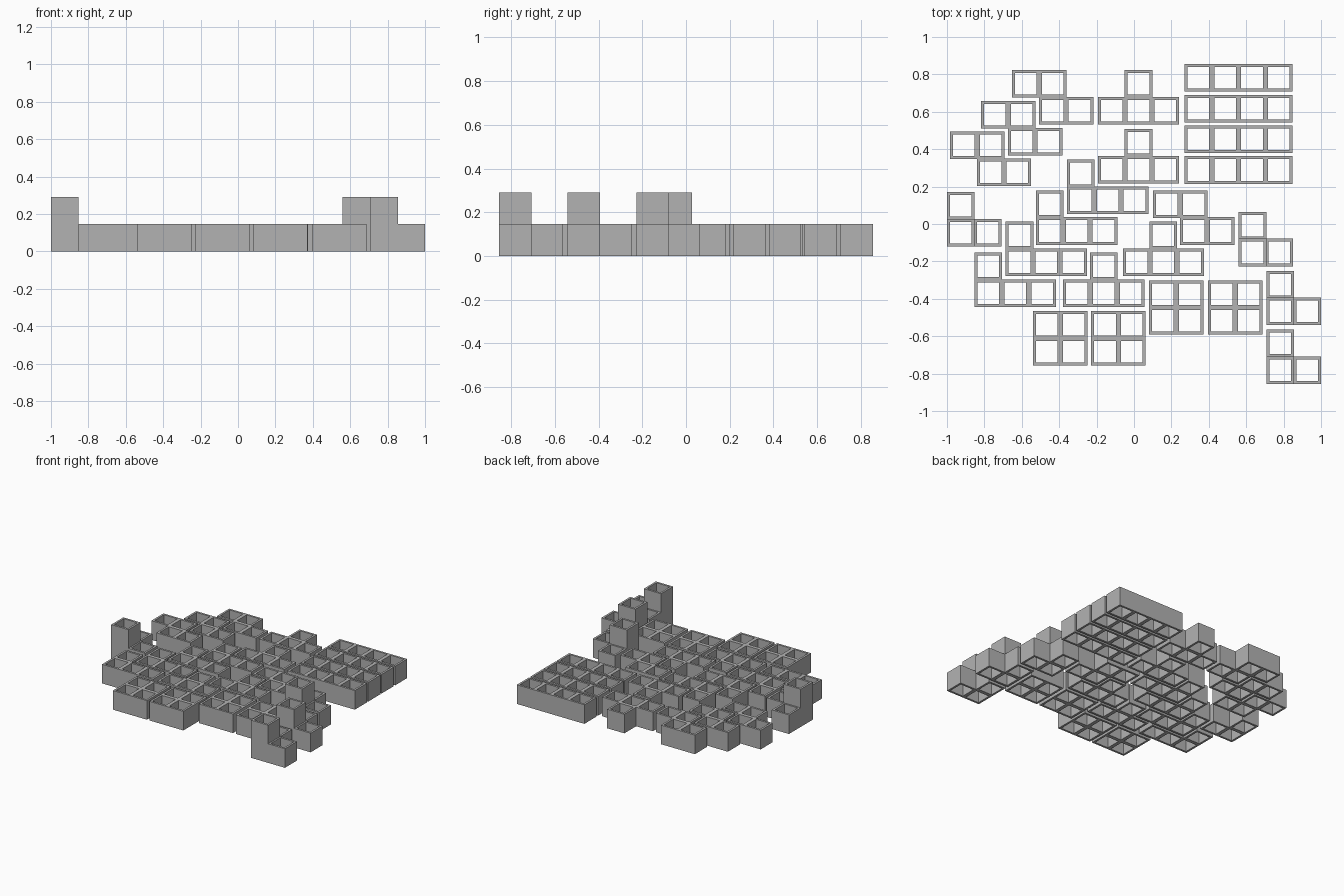
import bpy, bmesh, math

if "Cube" in bpy.data.objects:
    bpy.data.objects.remove(bpy.data.objects["Cube"])

PITCH = 0.1435            # distance between neighbouring cells
HOLE = 0.1155             # square opening through each cell
RIM = 0.016               # outer wall thickness
CELL = HOLE + 2 * RIM

grey = bpy.data.materials.new("plain_grey")
grey.diffuse_color = (0.45, 0.45, 0.45, 1)
grey.use_nodes = True
grey.node_tree.nodes["Principled BSDF"].inputs["Base Color"].default_value = grey.diffuse_color

# Cell layouts: (column, row, storeys)
BAR = [(i, 0, 1) for i in range(4)]
TEE = [(0, 0, 1), (1, 0, 1), (2, 0, 1), (1, 1, 1)]
ELL = [(0, 0, 1), (1, 0, 1), (2, 0, 1), (0, 1, 1)]
ZIG = [(0, 1, 1), (1, 1, 1), (1, 0, 1), (2, 0, 1)]
SQUARE = [(0, 0, 1), (1, 0, 1), (0, 1, 1), (1, 1, 1)]
CORNER = [(0, 0, 2), (1, 0, 1), (0, 1, 1)]


def make_piece(name, cells, x0, y0):
    """Joined square tubes, open at top and bottom, as one clean shell."""
    lines = sorted({round(i * PITCH + d, 5) for i in range(4)
                    for d in (0, RIM, RIM + HOLE, CELL)})
    levels = [0, CELL, CELL + PITCH]

    def storeys(a, b):
        """Number of solid storeys in grid square a, b."""
        if not (0 <= a < len(lines) - 1 and 0 <= b < len(lines) - 1):
            return 0
        x = (lines[a] + lines[a + 1]) / 2
        y = (lines[b] + lines[b + 1]) / 2
        best = 0
        for i, j, s in cells:
            u, v = x - i * PITCH, y - j * PITCH
            if RIM < u < RIM + HOLE and RIM < v < RIM + HOLE:
                return 0
            if 0 < u < CELL and 0 < v < CELL:
                best = max(best, s)
        return best

    bm = bmesh.new()

    def quad(*points):
        bm.faces.new([bm.verts.new(p) for p in points])

    for a in range(len(lines) - 1):
        for b in range(len(lines) - 1):
            s = storeys(a, b)
            if not s:
                continue
            xa, xb, ya, yb = lines[a], lines[a + 1], lines[b], lines[b + 1]
            ring = [(xa, ya), (xb, ya), (xb, yb), (xa, yb)]
            quad(*[(x, y, levels[s]) for x, y in ring])
            quad(*[(x, y, 0) for x, y in reversed(ring)])
            # Walls wherever the neighbouring square is lower
            for k, (da, db) in enumerate([(0, -1), (1, 0), (0, 1), (-1, 0)]):
                p, q = ring[k], ring[(k + 1) % 4]
                for n in range(storeys(a + da, b + db), s):
                    lo, hi = levels[n], levels[n + 1]
                    quad((*p, lo), (*q, lo), (*q, hi), (*p, hi))
    bmesh.ops.remove_doubles(bm, verts=bm.verts, dist=1e-5)
    bmesh.ops.dissolve_limit(bm, angle_limit=math.radians(1),
                             verts=bm.verts, edges=bm.edges)
    mesh = bpy.data.meshes.new(name)
    bm.to_mesh(mesh)
    bm.free()
    mesh.materials.append(grey)
    obj = bpy.data.objects.new(name, mesh)
    obj.location = (x0, y0, 0)
    bpy.context.collection.objects.link(obj)


# Lower-left corner of every piece
LAYOUT = {
    "straight_piece": (BAR, [(0.27, 0.7075), (0.27, 0.543),
                             (0.27, 0.379), (0.27, 0.215)]),
    "tee_piece": (TEE, [(-0.193, 0.532), (-0.193, 0.217),
                        (-0.06, -0.278), (-0.379, -0.443)]),
    "zigzag_piece": (ZIG, [(-0.652, 0.532), (-0.818, 0.366),
                           (-0.984, 0.203), (0.102, -0.111)]),
    "ell_piece": (ELL, [(-0.358, 0.053), (-0.524, -0.111),
                        (-0.686, -0.278), (-0.852, -0.443)]),
    "square_piece": (SQUARE, [(0.08, -0.592), (0.396, -0.592),
                              (-0.54, -0.756), (-0.229, -0.756)]),
    "corner_tower_piece": (CORNER, [(-1.0, -0.12), (0.56, -0.226),
                                    (0.709, -0.541), (0.709, -0.855)]),
}
for name, (cells, spots) in LAYOUT.items():
    for n, (x, y) in enumerate(spots, 1):
        make_piece(f"{name}_{n}", cells, x, y)
